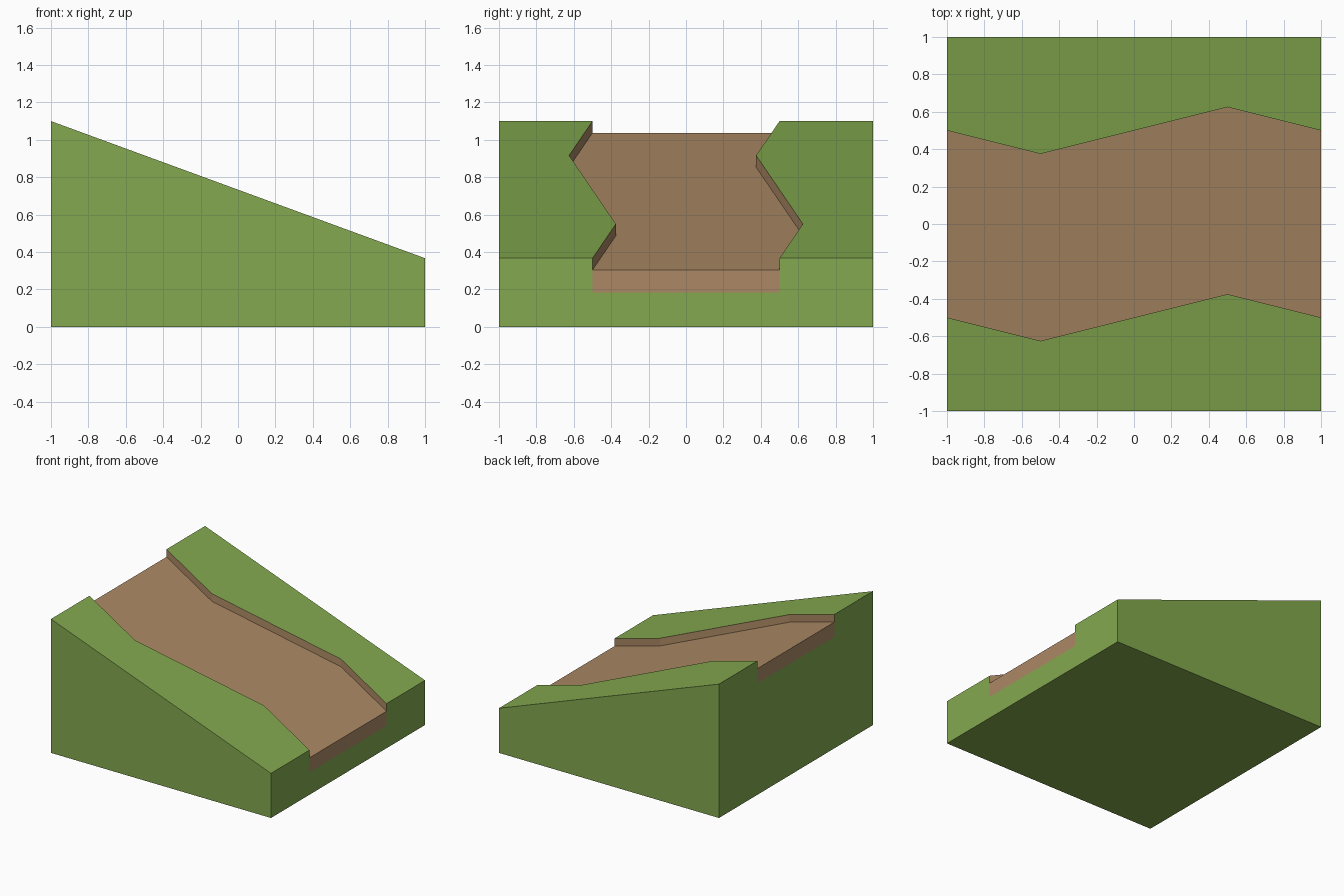
import bpy
import bmesh

cube = bpy.data.objects.get("Cube")
if cube:
    bpy.data.objects.remove(cube, do_unlink=True)


def make_material(name, rgb):
    """Flat material from 0-255 display colour, stored as linear values."""
    color = [((c / 255 + 0.055) / 1.055) ** 2.4 for c in rgb] + [1.0]
    mat = bpy.data.materials.new(name)
    mat.use_nodes = True
    mat.diffuse_color = color
    node = mat.node_tree.nodes["Principled BSDF"]
    node.inputs["Base Color"].default_value = color
    node.inputs["Roughness"].default_value = 0.9
    return mat


GRASS, DIRT = 0, 1
HALF_WIDTH = 0.5      # half width of the path
DEPTH = 0.063         # how far the path is sunk
BAND = 0.12           # dirt layer seen at both ends
STATIONS = [(-1, 0), (-0.5, -0.125), (0.5, 0.125), (1, 0)]  # x, path centre y


def slope(x):
    return 0.7335 - 0.3665 * x


bm = bmesh.new()


def add_face(verts, material):
    bm.faces.new(verts).material_index = material


def section(x, centre):
    """Cross-section ring: bank, path trough, bank, base."""
    top = slope(x)
    floor = top - DEPTH
    a, b = centre - HALF_WIDTH, centre + HALF_WIDTH
    ring = [(-1, 0), (-1, top), (a, top), (a, floor),
            (b, floor), (b, top), (1, top), (1, 0)]
    return [bm.verts.new((x, y, z)) for y, z in ring]


# Banks, path and base: loft between the sections
rings = [section(x, c) for x, c in STATIONS]
kinds = [GRASS, GRASS, DIRT, DIRT, DIRT, GRASS, GRASS, GRASS]
for r, s in zip(rings, rings[1:]):
    for i, kind in enumerate(kinds):
        j = (i + 1) % len(kinds)
        add_face([r[i], r[j], s[j], s[i]], kind)

# End walls: a dirt band below the path, grass around it
for ring in (rings[0], rings[-1]):
    low = []
    for v in (ring[3], ring[4]):
        low.append(bm.verts.new((v.co.x, v.co.y, v.co.z - BAND)))
    add_face([ring[3], ring[4], low[1], low[0]], DIRT)
    add_face(ring[:4] + low + ring[4:], GRASS)

bmesh.ops.recalc_face_normals(bm, faces=bm.faces)
mesh = bpy.data.meshes.new("sloped_ground_with_path")
bm.to_mesh(mesh)
bm.free()
mesh.materials.append(make_material("grass_green", (131, 169, 78)))
mesh.materials.append(make_material("dirt_brown", (172, 137, 101)))
ground = bpy.data.objects.new("sloped_ground_with_path", mesh)
bpy.context.collection.objects.link(ground)
